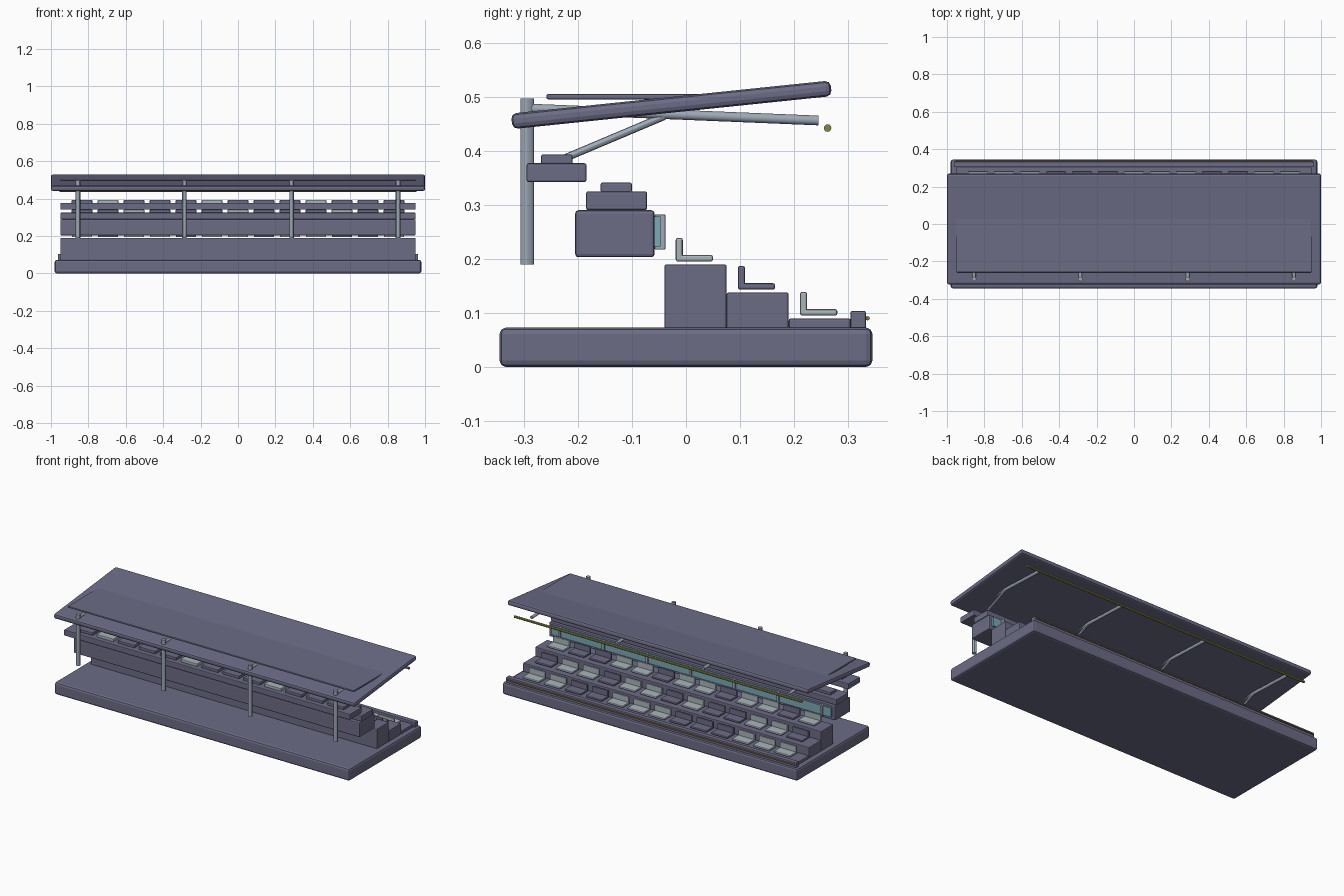
import bpy, math
from mathutils import Vector

cube = bpy.data.objects.get("Cube")
if cube:
    bpy.data.objects.remove(cube, do_unlink=True)


def material(name, rgb):
    m = bpy.data.materials.new(name)
    m.use_nodes = True
    m.diffuse_color = (*rgb, 1)
    m.node_tree.nodes["Principled BSDF"].inputs["Base Color"].default_value = (*rgb, 1)
    return m


SLATE = material("slate purple", (0.15, 0.15, 0.24))
STEEL = material("pale steel", (0.34, 0.4, 0.47))
PALE = material("pale seat", (0.4, 0.47, 0.5))
GLASS = material("blue glass", (0.2, 0.4, 0.48))
LAMP = material("olive yellow", (0.24, 0.24, 0.06))
TRIM = material("amber trim", (0.24, 0.15, 0.05))


def box(name, mat, x, y, z, bevel=0.004):
    """Bevelled box from its x, y and z ranges."""
    bpy.ops.mesh.primitive_cube_add(size=1)
    o = bpy.context.object
    o.name = name
    for v in o.data.vertices:
        v.co = [a + (c + 0.5) * (b - a) for c, (a, b) in zip(v.co, (x, y, z))]
    o.data.materials.append(mat)
    if bevel:
        mod = o.modifiers.new("edges", "BEVEL")
        mod.width, mod.segments = bevel, 2
    return o


def rod(name, mat, a, b, radius, sides=12):
    """Round bar between two points."""
    a, b = Vector(a), Vector(b)
    bpy.ops.mesh.primitive_cylinder_add(vertices=sides, radius=radius,
                                        depth=(b - a).length, location=(a + b) / 2)
    o = bpy.context.object
    o.name = name
    o.rotation_euler = (b - a).to_track_quat("Z", "Y").to_euler()
    o.data.materials.append(mat)
    bpy.ops.object.shade_smooth_by_angle()
    return o


WIDE = (-0.95, 0.95)
SEATS = [0.139 * k for k in range(-6, 7)]

# Ground slab, stepped lower stand and front barrier
box("base_slab", SLATE, (-0.98, 0.98), (-0.345, 0.345), (0, 0.073), 0.012)
tiers = [(0.19, 0.09), (0.075, 0.138), (-0.04, 0.19)]
for n, (y, top) in enumerate(tiers):
    box(f"lower_tier_{n}", SLATE, WIDE, (y, y + 0.115), (0.07, top))
box("barrier", SLATE, (-0.963, 0.963), (0.304, 0.333), (0.07, 0.104))
rod("barrier_trim", TRIM, (-0.955, 0.336, 0.09), (0.955, 0.336, 0.09), 0.004, 8)

# Lower seats: L-shaped, in mixed colours (patterns run from -x to +x)
patterns = ["GGGPPPGGGPPGG", "PGGPPGPGGPGGP", "GPGGPGGPGGPPG"]
for n, ((y, top), pattern) in enumerate(zip(tiers, patterns)):
    for x, code in zip(SEATS, pattern):
        mat = PALE if code == "G" else SLATE
        span = (x - 0.054, x + 0.054)
        box(f"seat_pan_{n}", mat, span, (y + 0.021, y + 0.09), (top + 0.005, top + 0.017))
        box(f"seat_back_{n}", mat, span, (y + 0.021, y + 0.034), (top + 0.006, top + 0.049))

# Enclosed suite with glazed side
box("suite", SLATE, WIDE, (-0.205, -0.058), (0.203, 0.29), 0.006)
box("suite_glass", GLASS, (-0.93, 0.93), (-0.06, -0.047), (0.223, 0.278), 0)
for k in range(-3, 4):
    x = k * 0.29
    box("glass_mullion", STEEL, (x - 0.008, x + 0.008), (-0.058, -0.038), (0.217, 0.282), 0.002)

# Upper tiers with block seats
uppers = [(-0.185, -0.072, 0.29, 0.325, 0), (-0.295, -0.184, 0.342, 0.377, 1)]
for n, (y0, y1, z0, z1, shift) in enumerate(uppers):
    box(f"upper_tier_{n}", SLATE, WIDE, (y0, y1), (z0, z1))
    for i, x in enumerate(SEATS):
        mat = PALE if i % 4 == (shift + 2 * (1 - n)) % 4 else SLATE
        box(f"upper_seat_{n}", mat, (x - 0.055, x + 0.055),
            (y0 + 0.027, y0 + 0.085), (z1 - 0.002, z1 + 0.016), 0.003)

# Sloping roof and flat upper panel
roof = box("roof", SLATE, (-1, 1), (-0.297, 0.297), (-0.0145, 0.0145), 0.01)
roof.location = (0, -0.027, 0.485)
roof.rotation_euler.x = math.radians(5.9)
box("roof_panel", SLATE, WIDE, (-0.258, 0.1), (0.495, 0.505), 0.003)

# Columns with cantilever beams and struts
for x in (-0.855, -0.287, 0.287, 0.855):
    rod("column", STEEL, (x, -0.294, 0.19), (x, -0.294, 0.497), 0.0125)
    rod("roof_beam", STEEL, (x, -0.29, 0.478), (x, 0.245, 0.456), 0.009)
    rod("roof_strut", STEEL, (x, -0.225, 0.386), (x, -0.04, 0.464), 0.007)

# Lamp bar under the roof edge
rod("lamp_bar", LAMP, (-0.955, 0.262, 0.442), (0.955, 0.262, 0.442), 0.007)
